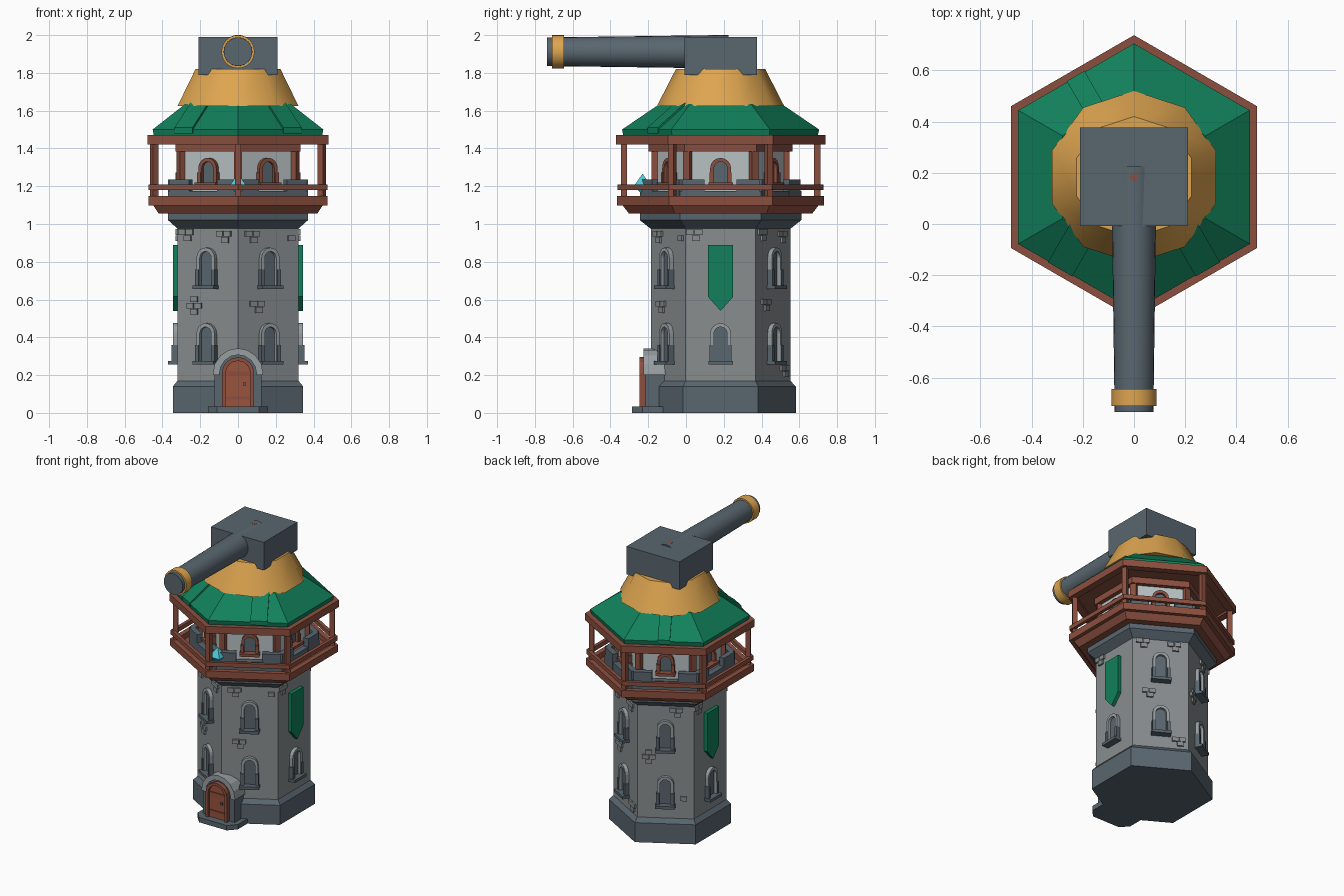
import bpy, bmesh
from math import cos, sin, pi, radians
from mathutils import Matrix

cube = bpy.data.objects.get("Cube")
if cube:
    bpy.data.objects.remove(cube, do_unlink=True)

CY = 0.183  # tower axis
FACES = [0, 60, 120, 180, 240, 300]


def material(name, *rgb):
    m = bpy.data.materials.new(name)
    lin = [((c / 255 + 0.055) / 1.055) ** 2.4 for c in rgb] + [1]
    m.use_nodes = True
    m.diffuse_color = lin
    m.node_tree.nodes["Principled BSDF"].inputs["Base Color"].default_value = lin
    return m


STONE = material("wall stone", 136, 141, 143)
PALE = material("pale trim stone", 152, 159, 162)
SLATE = material("dark slate", 89, 102, 111)
PLASTER = material("pale plaster", 184, 193, 195)
WOOD = material("red wood", 140, 79, 63)
DOOR = material("door wood", 152, 84, 60)
GREEN = material("green cloth", 17, 128, 90)
GOLD = material("gold", 222, 165, 80)
CYAN = material("cyan crystal", 75, 202, 217)


def finish(name, bm, mat, matrix, smooth=False):
    bmesh.ops.transform(bm, matrix=matrix, verts=bm.verts)
    bmesh.ops.recalc_face_normals(bm, faces=bm.faces)
    mesh = bpy.data.meshes.new(name)
    bm.to_mesh(mesh)
    bm.free()
    mesh.materials.append(mat)
    ob = bpy.data.objects.new(name, mesh)
    bpy.context.collection.objects.link(ob)
    if smooth:
        bpy.ops.object.select_all(action='DESELECT')
        ob.select_set(True)
        bpy.context.view_layer.objects.active = ob
        bpy.ops.object.shade_smooth_by_angle(angle=radians(40))
    return ob


AXIS = Matrix.Translation((0, CY, 0))


def lathe(name, prof, mat, n=6, closed=False, matrix=AXIS, smooth=False):
    """Spin (apothem, height) points into an n-sided solid, or a hollow ring if closed."""
    bm = bmesh.new()
    k = 1 / cos(pi / n)
    rings = [[bm.verts.new((r * k * cos(pi / 2 + 2 * pi * i / n), r * k * sin(pi / 2 + 2 * pi * i / n), z))
              for i in range(n)] for r, z in prof]
    pairs = list(zip(rings, rings[1:])) + ([(rings[-1], rings[0])] if closed else [])
    for a, b in pairs:
        for i in range(n):
            j = (i + 1) % n
            bm.faces.new((a[i], a[j], b[j], b[i]))
    if not closed:
        bm.faces.new(rings[0])
        bm.faces.new(rings[-1])
    return finish(name, bm, mat, matrix, smooth)


def hex_ring(name, inner, outer, z0, z1, mat):
    lathe(name, [(inner, z0), (outer, z0), (outer, z1), (inner, z1)], mat, closed=True)


def side(deg):
    """Frame of a wall: x runs along it, y points outward from the axis, z is up."""
    a = radians(deg)
    return Matrix(((-sin(a), cos(a), 0, 0), (cos(a), sin(a), 0, CY), (0, 0, 1, 0), (0, 0, 0, 1)))


def prism(name, pts, d0, d1, mat, matrix):
    bm = bmesh.new()
    a, b = [[bm.verts.new((s, d, z)) for s, z in pts] for d in (d0, d1)]
    bm.faces.new(a)
    bm.faces.new(b)
    for i in range(len(pts)):
        j = (i + 1) % len(pts)
        bm.faces.new((a[i], a[j], b[j], b[i]))
    return finish(name, bm, mat, matrix)


def block(name, s, z, w, h, d0, d1, mat, matrix):
    """Box centred on s, standing at height z."""
    return prism(name, [(s - w / 2, z), (s + w / 2, z), (s + w / 2, z + h), (s - w / 2, z + h)], d0, d1, mat, matrix)


def arch(w, z0, z1, seg=8):
    """Round-topped outline of half width w."""
    top = [(w * cos(pi * i / seg), z1 - w + w * sin(pi * i / seg)) for i in range(seg + 1)]
    return [(w, z0)] + top + [(-w, z0)]


def arch_band(name, w, t, z0, z1, d0, d1, mat, matrix):
    prism(name, arch(w, z0, z1) + arch(w - t, z0, z1 - t)[::-1], d0, d1, mat, matrix)


# Tower shaft
lathe("plinth", [(0.345, 0), (0.345, 0.14), (0.32, 0.17)], SLATE)
lathe("tower_wall", [(0.32, 0.15), (0.32, 1.0)], STONE)
lathe("wall_collar", [(0.32, 0.975), (0.37, 1.02), (0.37, 1.06)], SLATE)


# Windows
def window(deg, z, ap, h, frame, jamb, pane):
    m = side(deg)
    prism("window_pane", arch(0.045, z, z + h - 0.01), ap - 0.01, ap + 0.006, pane, m)
    arch_band("window_frame", 0.055, 0.02, z, z + h, ap - 0.01, ap + 0.025, frame, m)
    for s in (-0.049, 0.049):
        block("window_jamb", s, z, 0.02, h * 0.43, ap - 0.01, ap + 0.031, jamb, m)
    block("window_sill", 0, z - 0.015, 0.13, 0.02, ap - 0.01, ap + 0.05, jamb, m)


for deg in FACES:
    window(deg, 0.27, 0.32, 0.205, PALE, SLATE, SLATE)
    if deg % 180:
        window(deg, 0.67, 0.32, 0.205, PALE, SLATE, SLATE)
    else:
        prism("banner", [(-0.067, 0.89), (0.067, 0.89), (0.067, 0.615), (0, 0.54), (-0.067, 0.615)],
              0.315, 0.345, GREEN, side(deg))
    window(deg, 1.215, 0.3, 0.135, WOOD, WOOD, SLATE)

# Raised brick clusters: wall angle, place along the wall, height, rows
BRICKS = [(300, -0.1, 0.9, 2), (300, 0.13, 0.91, 1), (300, -0.07, 0.53, 2),
          (240, 0.1, 0.9, 2), (240, -0.13, 0.91, 2), (240, -0.08, 0.52, 3),
          (60, -0.12, 0.91, 2), (60, 0.09, 0.9, 2), (60, -0.08, 0.54, 2), (60, 0.12, 0.19, 2),
          (120, 0.07, 0.9, 2), (120, -0.11, 0.56, 3), (120, 0.11, 0.3, 1),
          (180, -0.14, 0.91, 2), (0, -0.14, 0.91, 2)]
for deg, s, z, rows in BRICKS:
    for r in range(rows):
        for k in ((-1, 1) if r % 2 else (0,)) if rows == 3 else ((-1, 1) if r else (0.4,)):
            block("raised_brick", s + k * 0.023, z + r * 0.033, 0.042, 0.03, 0.31, 0.332, STONE, side(deg))

# Doorway
front = side(270)
flat = Matrix(((1, 0, 0, 0), (0, 0, 1, 0), (0, 1, 0, 0), (0, 0, 0, 1)))
prism("door_step", [(-0.16, -0.1), (-0.16, -0.23), (-0.11, -0.285), (0.11, -0.285), (0.16, -0.23), (0.16, -0.1)],
      0, 0.035, SLATE, flat)
prism("porch", arch(0.125, 0, 0.33), 0.28, 0.4, SLATE, front)
arch_band("porch_arch", 0.133, 0.035, 0.2, 0.342, 0.28, 0.408, PALE, front)
arch_band("door_frame", 0.085, 0.02, 0.035, 0.295, 0.39, 0.43, WOOD, front)
prism("door", arch(0.067, 0.035, 0.278), 0.39, 0.415, DOOR, front)
for z in (0.07, 0.2):
    block("door_strap", 0, z, 0.125, 0.018, 0.41, 0.42, WOOD, front)
block("door_handle", 0.035, 0.145, 0.016, 0.016, 0.41, 0.428, SLATE, front)

# Balcony
lathe("balcony_deck", [(0.42, 1.055), (0.45, 1.1), (0.45, 1.11)], WOOD)
lathe("balcony_rim", [(0.44, 1.098), (0.475, 1.098), (0.475, 1.148), (0.44, 1.148)], WOOD, closed=True)
hex_ring("hand_rail", 0.45, 0.473, 1.18, 1.21, WOOD)
hex_ring("parapet", 0.33, 0.37, 1.05, 1.175, SLATE)
for deg in FACES:
    for s in (-0.145, 0.145):
        block("parapet_merlon", s, 1.1, 0.12, 0.135, 0.332, 0.371, SLATE, side(deg))
    corner = side(deg + 30)
    block("balcony_post", 0, 1.1, 0.033, 0.34, 0.495, 0.528, WOOD, corner)
    block("room_post", 0, 1.1, 0.04, 0.32, 0.33, 0.365, WOOD, corner)
gem = Matrix.Translation((0, -0.23, 1.205)) @ Matrix.Rotation(pi / 4, 4, 'Z')
lathe("crystal", [(0.001, -0.055), (0.043, 0), (0.001, 0.06)], CYAN, n=4, matrix=gem)

# Upper room and roof
lathe("upper_room", [(0.3, 1.08), (0.3, 1.43)], PLASTER)
hex_ring("room_top_beam", 0.29, 0.33, 1.385, 1.43, WOOD)
hex_ring("eave_beam", 0.43, 0.48, 1.42, 1.47, WOOD)
lathe("ceiling", [(0.45, 1.435), (0.45, 1.465)], WOOD)
lathe("roof", [(0.445, 1.465), (0.452, 1.5), (0.28, 1.635)], GREEN)
for deg, s, w in ((300, 0.07, 0.11), (240, -0.07, 0.11), (120, 0, 0.08)):
    m = side(deg) @ Matrix(((0, 1, 0, s), (1, 0, 0, 0), (0, 0, 1, 0), (0, 0, 0, 1)))
    prism("roof_patch", [(0.456, 1.48), (0.456, 1.51), (0.28, 1.648), (0.28, 1.62)], -w / 2, w / 2, GREEN, m)

# Cannon turret
lathe("turret_dome", [(0.32, 1.625), (0.225, 1.82)], GOLD, n=10, smooth=True)
block("gun_housing", 0, 1.79, 0.42, 0.2, -0.193, 0.19, SLATE, front)
along = Matrix.Translation((0, 0, 1.912)) @ Matrix.Rotation(pi / 2, 4, 'X')
lathe("gun_barrel", [(0.088, -0.225), (0.075, 0.735)], SLATE, n=24, matrix=along, smooth=True)
lathe("muzzle_ring", [(0.07, 0.645), (0.087, 0.645), (0.087, 0.71), (0.07, 0.71)], GOLD, n=24,
      closed=True, matrix=along, smooth=True)
lathe("housing_stud", [(0.015, 1.98), (0.015, 2.0)], WOOD, n=8)
